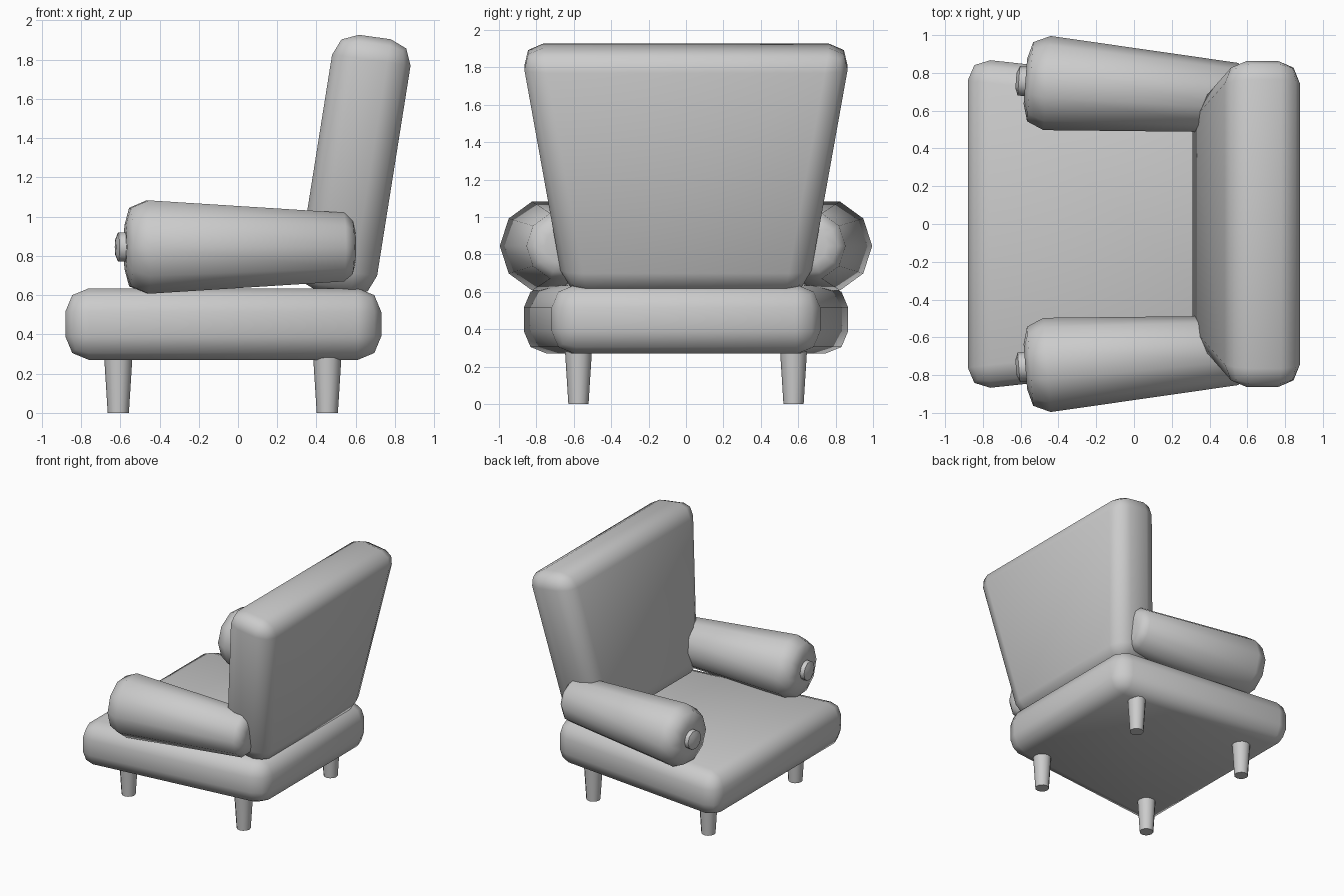
import bpy, bmesh
from math import cos, sin, pi
from mathutils import Vector

if "Cube" in bpy.data.objects:
    bpy.data.objects.remove(bpy.data.objects["Cube"])


def finish(bm, name, angle):
    bmesh.ops.recalc_face_normals(bm, faces=bm.faces)
    mesh = bpy.data.meshes.new(name)
    bm.to_mesh(mesh)
    bm.free()
    ob = bpy.data.objects.new(name, mesh)
    bpy.context.collection.objects.link(ob)
    bpy.ops.object.select_all(action='DESELECT')
    ob.select_set(True)
    bpy.context.view_layer.objects.active = ob
    bpy.ops.object.shade_smooth_by_angle(angle=angle)
    return ob


def cushion(name, profile, bevel):
    """Rounded block: four (x, z, half width) corners of its side outline."""
    bm = bmesh.new()
    sides = [[bm.verts.new((x, s * w, z)) for x, z, w in profile] for s in (-1, 1)]
    for ring in sides:
        bm.faces.new(ring)
    for i in range(4):
        j = (i + 1) % 4
        bm.faces.new((sides[0][i], sides[0][j], sides[1][j], sides[1][i]))
    bmesh.ops.recalc_face_normals(bm, faces=bm.faces)
    bmesh.ops.bevel(bm, geom=list(bm.edges), offset=bevel, offset_type='OFFSET',
                    segments=2, profile=0.5, affect='EDGES', clamp_overlap=True)
    return finish(bm, name, 1.0)


def turned(name, start, end, profile, sides, angle):
    """Turned part between two points: profile of (distance, radius)."""
    start, end = Vector(start), Vector(end)
    axis = (end - start).normalized()
    u = Vector((0, 1, 0)) if abs(axis.y) < 0.9 else Vector((1, 0, 0))
    u = (u - axis * u.dot(axis)).normalized()
    v = axis.cross(u)
    bm = bmesh.new()
    rings = []
    for t, r in profile:
        rings.append([bm.verts.new(start + axis * t + r * (u * cos(2 * pi * k / sides)
                      + v * sin(2 * pi * k / sides))) for k in range(sides)])
    for a, b in zip(rings, rings[1:]):
        for k in range(sides):
            n = (k + 1) % sides
            bm.faces.new((a[k], a[n], b[n], b[k]))
    bm.faces.new(rings[0])
    bm.faces.new(rings[-1])
    return finish(bm, name, angle)


# Seat, tapering towards the rear
cushion("seat", [(-0.88, 0.27, 0.88), (0.73, 0.27, 0.705),
                 (0.73, 0.635, 0.705), (-0.88, 0.635, 0.88)], 0.12)

# Reclined backrest, widening towards the top
cushion("backrest", [(0.29, 0.635, 0.65), (0.69, 0.58, 0.65),
                     (0.898, 1.887, 0.885), (0.498, 1.943, 0.885)], 0.12)

# Bolster armrests with a round button on the front end
arm = [(0, 0.12), (0.025, 0.21), (0.115, 0.25),
       (1.115, 0.184), (1.16, 0.145), (1.173, 0.09)]
knob = [(0, 0.04), (0.015, 0.078), (0.05, 0.078), (0.08, 0.09)]
for side, s in (("left", 1), ("right", -1)):
    front, rear = (-0.575, s * 0.755, 0.845), (0.595, s * 0.665, 0.845)
    turned(side + "_armrest", front, rear, arm, 10, 1.0)
    turned(side + "_armrest_button", (-0.625, s * 0.759, 0.845), rear, knob, 10, 0.9)

# Tapered legs
for end, x in (("front", -0.61), ("rear", 0.455)):
    for side, s in (("left", 1), ("right", -1)):
        turned(end + "_" + side + "_leg", (x, s * 0.575, 0), (x, s * 0.575, 0.3),
               [(0, 0.054), (0.3, 0.073)], 12, 0.7)
